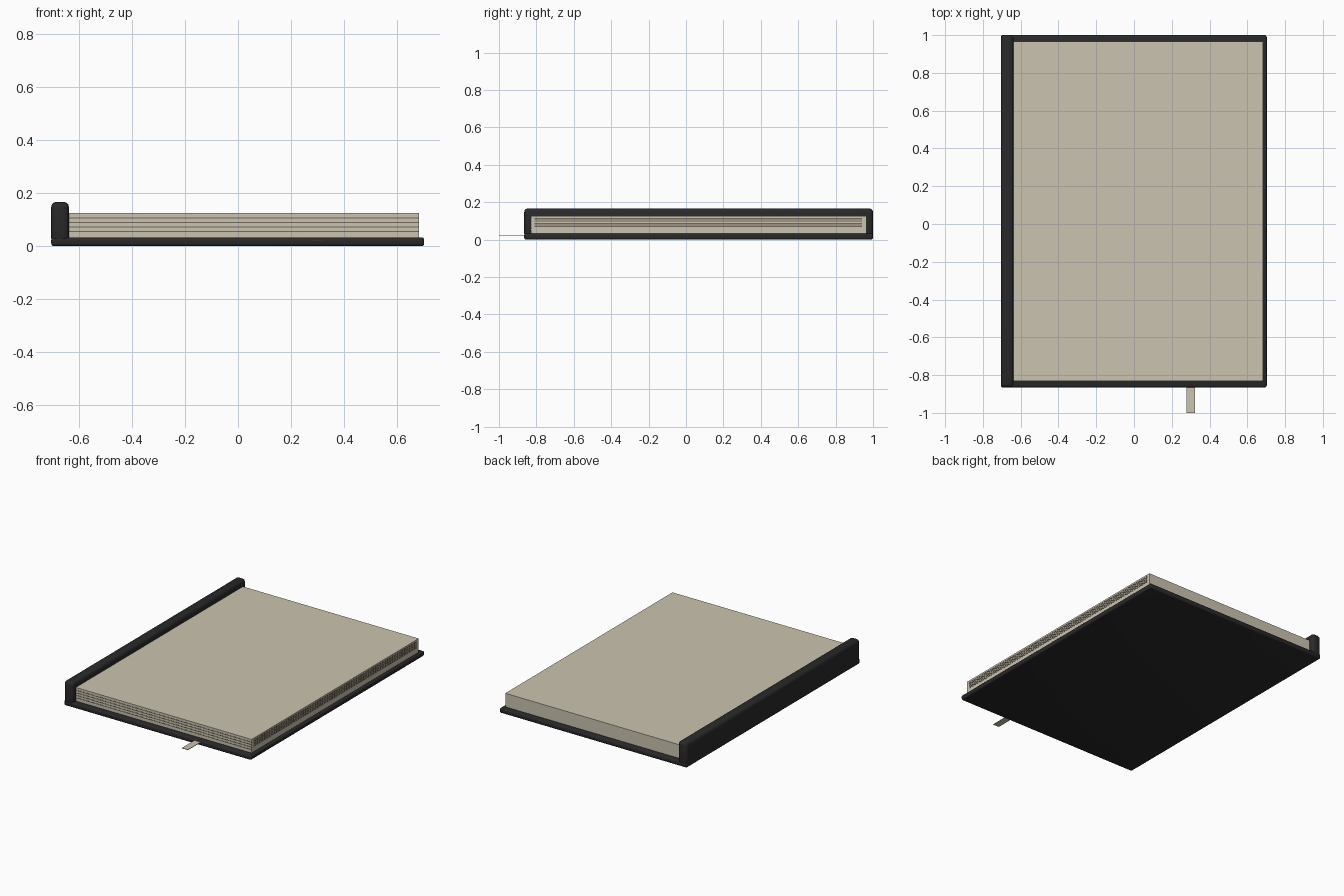
import bpy
import bmesh
from mathutils import Vector

cube = bpy.data.objects.get("Cube")
if cube:
    bpy.data.objects.remove(cube, do_unlink=True)


def make_material(name, rgb):
    mat = bpy.data.materials.new(name)
    mat.use_nodes = True
    color = (*rgb, 1.0)
    mat.diffuse_color = color
    mat.node_tree.nodes["Principled BSDF"].inputs["Base Color"].default_value = color
    return mat


cover_mat = make_material("charcoal cover", (0.022, 0.022, 0.022))
paper_mat = make_material("cream paper", (0.6, 0.55, 0.44))
line_mat = make_material("page gap brown", (0.16, 0.14, 0.105))


def box(name, low, high, mat, bevel=0.0, segments=3):
    """Box between two corners, with optional rounded edges."""
    low, high = Vector(low), Vector(high)
    bm = bmesh.new()
    bmesh.ops.create_cube(bm, size=1)
    for v in bm.verts:
        v.co = (low + high) / 2 + v.co * (high - low)
    if bevel:
        bmesh.ops.bevel(bm, geom=bm.edges[:], offset=bevel, segments=segments,
                        profile=0.5, affect='EDGES')
    mesh = bpy.data.meshes.new(name)
    bm.to_mesh(mesh)
    bm.free()
    mesh.materials.append(mat)
    obj = bpy.data.objects.new(name, mesh)
    bpy.context.collection.objects.link(obj)
    if bevel:
        bpy.context.view_layer.objects.active = obj
        obj.select_set(True)
        bpy.ops.object.shade_smooth_by_angle()
        obj.select_set(False)
    return obj


# Cover and spine
FRONT, BACK = -0.865, 1.0
box("bottom_cover", (-0.705, FRONT, 0), (0.703, BACK, 0.033), cover_mat, 0.01)
box("spine", (-0.705, FRONT, 0.01), (-0.638, BACK, 0.167), cover_mat, 0.02)

# Page block
P_LEFT, P_RIGHT, P_FRONT, P_BACK = -0.645, 0.683, -0.83, 0.965
box("page_block", (P_LEFT, P_FRONT, 0.03), (P_RIGHT, P_BACK, 0.125), paper_mat)

# Thin page lines on the front and the fore edge
THICK, OUT = 0.005, 0.001
for i in range(4):
    z = 0.055 + i * 0.017
    box(f"front_page_line_{i + 1}", (P_LEFT, P_FRONT - OUT, z - THICK / 2),
        (P_RIGHT, P_FRONT + OUT, z + THICK / 2), line_mat)
for i in range(6):
    z = 0.07 + i * 0.0085
    box(f"side_page_line_{i + 1}", (P_RIGHT - OUT, P_FRONT + 0.02, z - THICK / 2),
        (P_RIGHT + OUT, P_BACK - 0.025, z + THICK / 2), line_mat)

# Ribbon bookmark
box("ribbon_bookmark", (0.278, -1.0, 0.021), (0.324, -0.8, 0.024), paper_mat)
